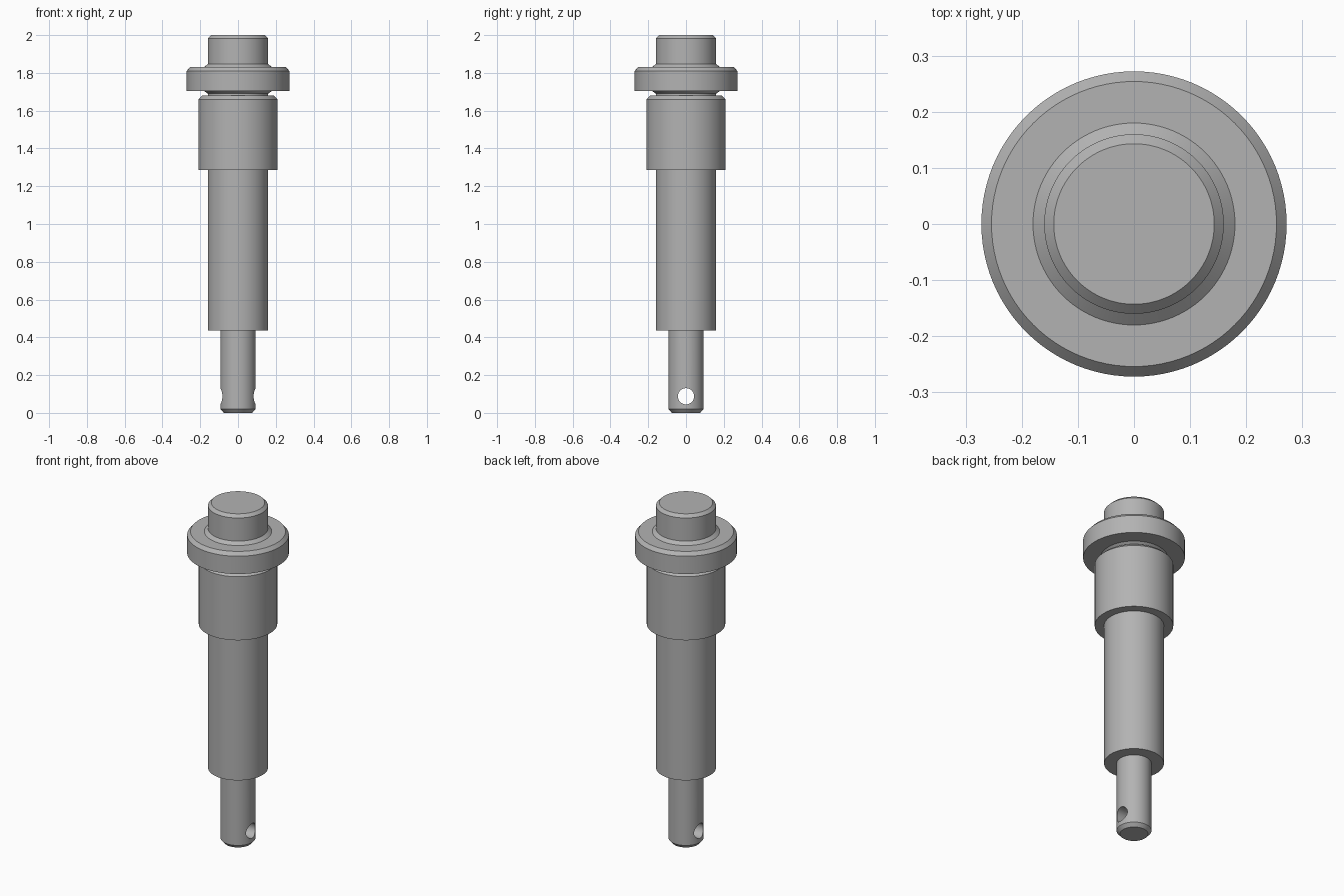
import bpy
import bmesh
import math

default = bpy.data.objects.get("Cube")
if default:
    bpy.data.objects.remove(default, do_unlink=True)

SEGMENTS = 96

# Single plain grey metal
steel = bpy.data.materials.new("grey steel")
steel.use_nodes = True
grey = (0.45, 0.45, 0.45, 1.0)
steel.diffuse_color = grey
steel.node_tree.nodes["Principled BSDF"].inputs["Base Color"].default_value = grey


def lathe(name, profile):
    """Closed solid of revolution about z from (radius, height) points."""
    mesh = bpy.data.meshes.new(name)
    bm = bmesh.new()
    rings = []
    for r, z in profile:
        ring = []
        for i in range(SEGMENTS):
            a = math.tau * i / SEGMENTS
            ring.append(bm.verts.new((r * math.cos(a), r * math.sin(a), z)))
        rings.append(ring)
    for low, high in zip(rings, rings[1:]):
        for i in range(SEGMENTS):
            j = (i + 1) % SEGMENTS
            bm.faces.new((low[i], low[j], high[j], high[i]))
    bm.faces.new(reversed(rings[0]))
    bm.faces.new(rings[-1])
    bm.to_mesh(mesh)
    bm.free()
    obj = bpy.data.objects.new(name, mesh)
    bpy.context.collection.objects.link(obj)
    mesh.materials.append(steel)
    return obj


# Stepped shaft, from the chamfered tip up to the head
pin = lathe("stepped_pin", [
    (0.075, 0), (0.093, 0.02), (0.093, 0.435),          # cross-drilled tip
    (0.16, 0.435), (0.16, 1.285),                       # main shaft
    (0.21, 1.285), (0.21, 1.66), (0.19, 1.68),          # collar
    (0.16, 1.68), (0.16, 1.69), (0.18, 1.705),          # undercut neck
    (0.272, 1.705), (0.272, 1.81), (0.254, 1.83),       # flange
    (0.18, 1.83), (0.16, 1.847),                        # flange fillet
    (0.16, 1.983), (0.143, 2),                          # head
])

# Cross hole drilled through the tip along x
bpy.ops.mesh.primitive_cylinder_add(
    vertices=48, radius=0.043, depth=0.5,
    location=(0, 0, 0.088), rotation=(0, math.pi / 2, 0))
drill = bpy.context.object
drill.name = "hole_cutter"
drill.hide_render = True
drill.data.materials.append(steel)

cut = pin.modifiers.new("cross_hole", 'BOOLEAN')
cut.operation = 'DIFFERENCE'
cut.solver = 'EXACT'
cut.object = drill

bpy.ops.object.select_all(action='DESELECT')
pin.select_set(True)
bpy.context.view_layer.objects.active = pin
bpy.ops.object.modifier_apply(modifier=cut.name)
bpy.data.objects.remove(drill, do_unlink=True)
bpy.ops.object.shade_smooth_by_angle(angle=math.radians(25))
